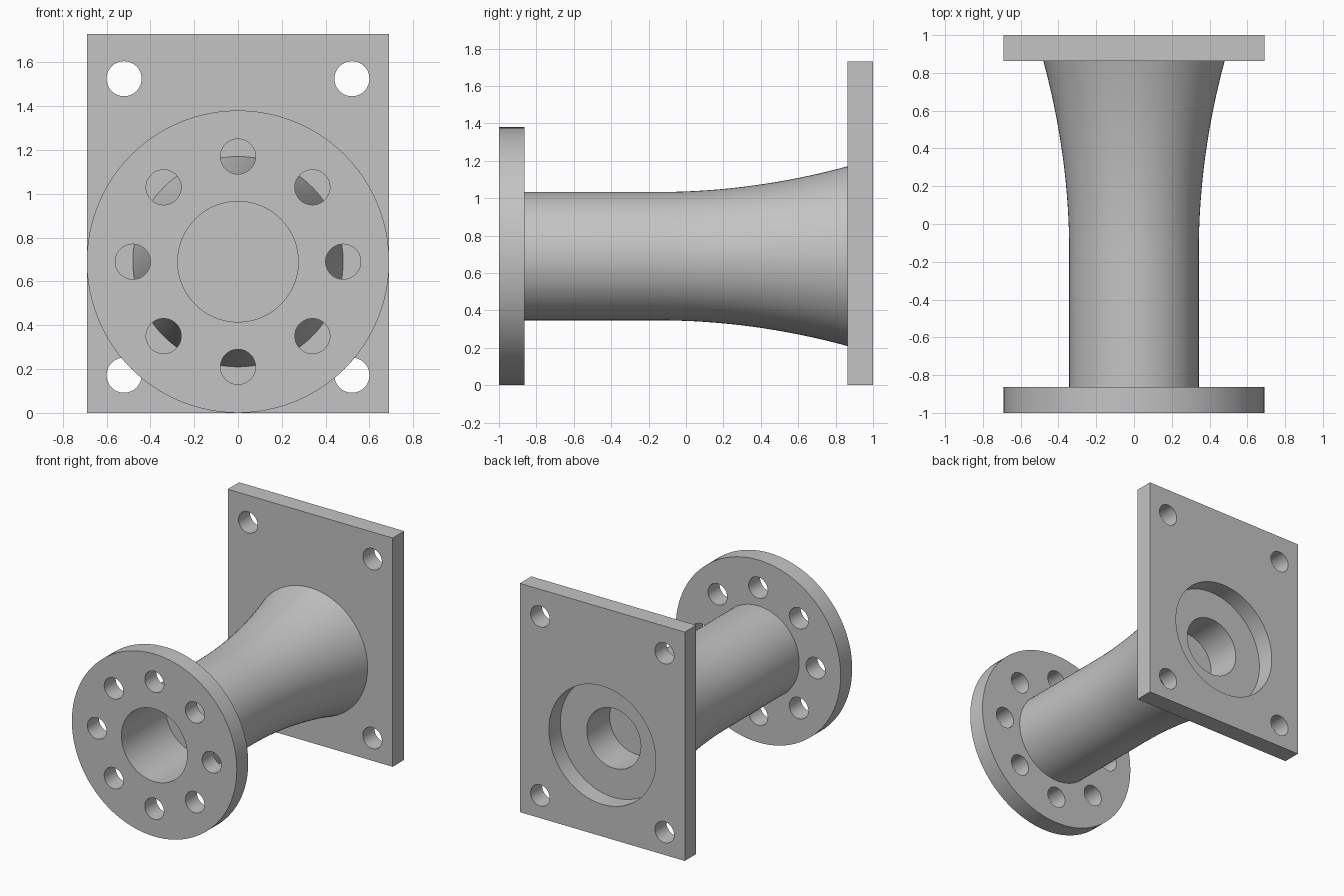
import bpy, bmesh, math
from mathutils import Matrix, Vector

cube = bpy.data.objects.get("Cube")
if cube:
    bpy.data.objects.remove(cube, do_unlink=True)

AXIS_Z = 0.69      # height of the pipe axis
FACE = 0.863       # inner face of both flanges

grey = bpy.data.materials.new("plain grey metal")
grey.use_nodes = True
colour = (0.55, 0.55, 0.55, 1)
grey.diffuse_color = colour
grey.node_tree.nodes["Principled BSDF"].inputs["Base Color"].default_value = colour


def add_object(name, bm):
    bmesh.ops.recalc_face_normals(bm, faces=bm.faces)
    mesh = bpy.data.meshes.new(name)
    bm.to_mesh(mesh)
    bm.free()
    mesh.materials.append(grey)
    obj = bpy.data.objects.new(name, mesh)
    bpy.context.collection.objects.link(obj)
    return obj


def activate(obj):
    bpy.ops.object.select_all(action='DESELECT')
    obj.select_set(True)
    bpy.context.view_layer.objects.active = obj


def lathe(name, profile, steps=96):
    """Revolve (radius, y) points about the pipe axis."""
    bm = bmesh.new()
    verts = [bm.verts.new((r, y, AXIS_Z)) for r, y in profile]
    edges = [bm.edges.new(pair) for pair in zip(verts, verts[1:])]
    bmesh.ops.spin(bm, geom=verts + edges, cent=(0, 0, AXIS_Z), axis=(0, 1, 0),
                   angle=2 * math.pi, steps=steps, use_duplicate=False)
    bmesh.ops.remove_doubles(bm, verts=bm.verts, dist=1e-5)
    return add_object(name, bm)


def drill(obj, holes, y):
    """Cut round holes (x, z, radius) running along y."""
    bm = bmesh.new()
    for x, z, r in holes:
        place = Matrix.Translation((x, y, z)) @ Matrix.Rotation(math.pi / 2, 4, 'X')
        bmesh.ops.create_cone(bm, cap_ends=True, segments=96 if r > 0.2 else 48,
                              radius1=r, radius2=r, depth=0.4, matrix=place)
    cutter = add_object(obj.name + "_cutter", bm)
    cutter.hide_render = True
    mod = obj.modifiers.new("holes", 'BOOLEAN')
    mod.operation = 'DIFFERENCE'
    mod.solver = 'EXACT'
    mod.object = cutter
    activate(obj)
    bpy.ops.object.modifier_apply(modifier=mod.name)
    bpy.data.objects.remove(cutter, do_unlink=True)


# Pipe body with round flange, flared outside and a blind bore at each end
flare_start, flare_steps = -0.15, 16
flare = [(0.343 + 0.137 * (i / flare_steps) ** 2,
          flare_start + (FACE - flare_start) * i / flare_steps)
         for i in range(flare_steps + 1)]
front_bore = [(0, -0.47), (0.275, -0.47), (0.275, -1)]
flange = [(0.69, -1), (0.69, -FACE), (0.343, -FACE)]
back_bore = [(0.226, FACE), (0.226, 0.59), (0, 0.59)]
body = lathe("flanged_pipe", front_bore + flange + flare + back_bore)

# Ring of eight bolt holes in the round flange
ring = [(0.48 * math.cos(i * math.pi / 4), AXIS_Z + 0.48 * math.sin(i * math.pi / 4), 0.08)
        for i in range(8)]
drill(body, ring, -0.95)

# Rectangular mounting plate with corner holes and a wide round recess
bm = bmesh.new()
bmesh.ops.create_cube(bm, size=1)
bmesh.ops.scale(bm, vec=Vector((1.38, 1 - FACE, 1.73)), verts=bm.verts)
bmesh.ops.translate(bm, vec=Vector((0, (1 + FACE) / 2, 0.865)), verts=bm.verts)
plate = add_object("mounting_plate", bm)
corners = [(x, z, 0.08) for x in (-0.52, 0.52) for z in (0.172, 1.525)]
drill(plate, corners + [(0, AXIS_Z, 0.447)], 0.93)

# Smooth round walls, crisp machined edges
for obj in (body, plate):
    activate(obj)
    bpy.ops.object.shade_smooth_by_angle(angle=math.radians(30))
